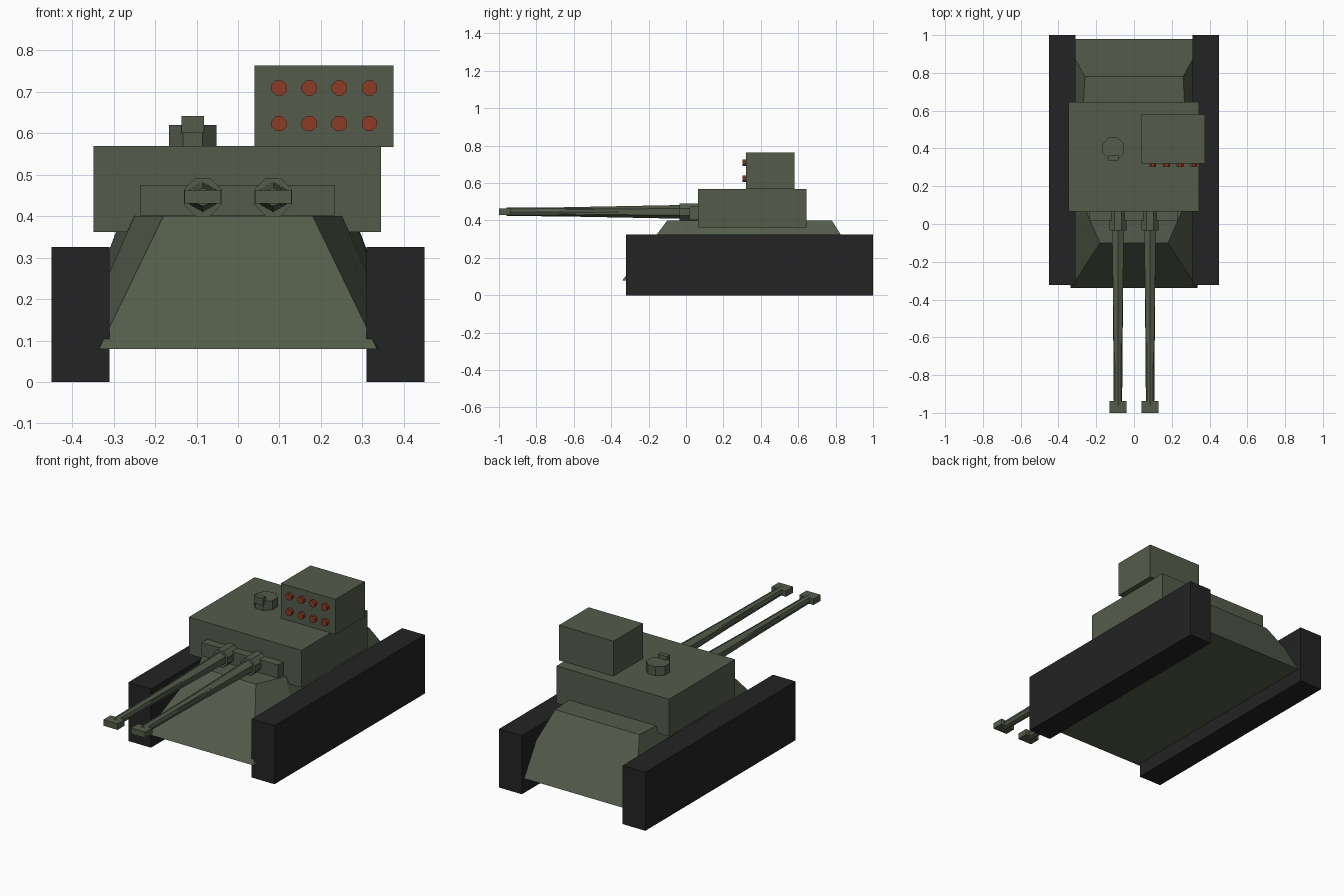
import bpy, bmesh, math
from mathutils import Matrix

if "Cube" in bpy.data.objects:
    bpy.data.objects.remove(bpy.data.objects["Cube"])


def mat(name, col):
    m = bpy.data.materials.new(name)
    m.diffuse_color = (*col, 1)
    m.use_nodes = True
    m.node_tree.nodes["Principled BSDF"].inputs["Base Color"].default_value = m.diffuse_color
    return m


GREEN = mat("olive_green", (0.088, 0.108, 0.070))
BLACK = mat("track_black", (0.017, 0.017, 0.018))
RED = mat("rocket_red", (0.27, 0.043, 0.018))


def finish(name, bm, m):
    bmesh.ops.recalc_face_normals(bm, faces=bm.faces)
    me = bpy.data.meshes.new(name)
    bm.to_mesh(me)
    bm.free()
    me.materials.append(m)
    ob = bpy.data.objects.new(name, me)
    bpy.context.collection.objects.link(ob)
    return ob


def box(name, x, y, z, m=GREEN):
    """Box from (min, max) ranges."""
    bm = bmesh.new()
    bmesh.ops.create_cube(bm, size=1)
    for v in bm.verts:
        for i, (a, b) in enumerate((x, y, z)):
            v.co[i] = a if v.co[i] < 0 else b
    return finish(name, bm, m)


def rod(name, x, z, y0, y1, r0, r1, n, turn=0.0, m=GREEN):
    """Tapered prism along y; r0 is the radius at y0, r1 at y1."""
    bm = bmesh.new()
    bmesh.ops.create_cone(bm, cap_ends=True, segments=n, radius1=r1, radius2=r0, depth=y1 - y0)
    bm.transform(Matrix.Translation((x, (y0 + y1) / 2, z))
                 @ Matrix.Rotation(math.pi / 2, 4, 'X') @ Matrix.Rotation(turn, 4, 'Z'))
    return finish(name, bm, m)


# hull: lower and upper outlines (half width, y), mirrored and bridged
lower = [(0.335, -0.34), (0.39, 0.0), (0.40, 0.40), (0.37, 0.98)]
upper = [(0.18, -0.10), (0.25, 0.06), (0.28, 0.40), (0.26, 0.78)]
bm = bmesh.new()
rings = []
for half, z in ((lower, 0.08), (upper, 0.40)):
    outline = half + [(-x, y) for x, y in reversed(half)]
    rings.append([bm.verts.new((x, y, z)) for x, y in outline])
    bm.faces.new(rings[-1])
a, b = rings
for i in range(len(a)):
    j = (i + 1) % len(a)
    bm.faces.new((a[i], a[j], b[j], b[i]))
finish("hull", bm, GREEN)

# turret, gun mantlet and rocket launcher
box("turret", (-0.348, 0.345), (0.065, 0.645), (0.362, 0.569))
box("mantlet", (-0.236, 0.234), (0.018, 0.09), (0.402, 0.475))
box("rocket_launcher", (0.04, 0.375), (0.32, 0.58), (0.567, 0.763))

# rockets in a 4 x 2 grid
for i in range(4):
    for j in range(2):
        rod("rocket", 0.099 + 0.0725 * i, 0.623 + 0.086 * j, 0.302, 0.33,
            0.0195, 0.0195, 8, math.pi / 8, RED)

# hatch with periscope
bm = bmesh.new()
bmesh.ops.create_cone(bm, cap_ends=True, segments=8, radius1=0.062, radius2=0.062, depth=0.052)
bm.transform(Matrix.Translation((-0.109, 0.40, 0.594)) @ Matrix.Rotation(math.pi / 8, 4, 'Z'))
finish("hatch", bm, GREEN)
box("periscope", (-0.136, -0.082), (0.335, 0.362), (0.60, 0.641))

# tracks and twin guns, one each side
for s in (-1, 1):
    box("track", sorted((s * 0.31, s * 0.45)), (-0.322, 1.0), (0.0, 0.326), BLACK)
    x, z = s * 0.085, 0.446
    rod("gun_collar", x, z, -0.035, 0.08, 0.049, 0.049, 8, math.pi / 8)
    rod("barrel_sleeve", x, z, -0.68, 0.0, 0.024, 0.037, 6)
    rod("barrel", x, z, -0.96, 0.0, 0.022, 0.030, 8)
    box("muzzle_brake", (x - 0.044, x + 0.044), (-1.0, -0.937), (0.43, 0.463))
